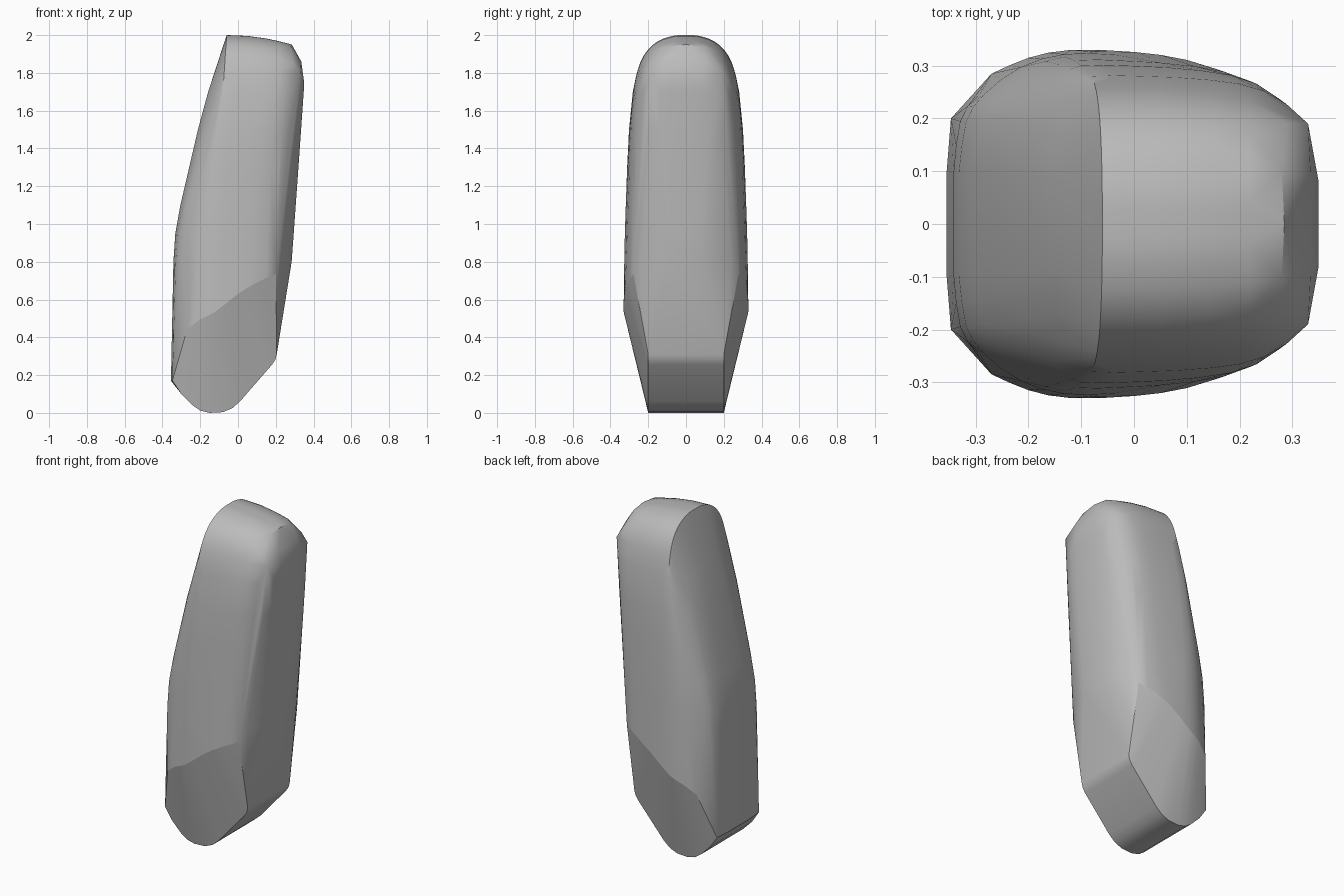
import bpy, bmesh, math
from mathutils import Vector

cube = bpy.data.objects.get("Cube")
if cube:
    bpy.data.objects.remove(cube)

grey = bpy.data.materials.new("plain_grey")
grey.use_nodes = True
colour = (0.5, 0.5, 0.5, 1)
grey.diffuse_color = colour
grey.node_tree.nodes["Principled BSDF"].inputs["Base Color"].default_value = colour


def mix(a, b, t):
    return tuple(p + (q - p) * t for p, q in zip(a, b))


def smooth_path(points, steps=4):
    """Catmull-Rom resampling of a short open path."""
    pts = [Vector(p) for p in points]
    ext = [2 * pts[0] - pts[1]] + pts + [2 * pts[-1] - pts[-2]]
    out = []
    for a, b, c, d in zip(ext, ext[1:], ext[2:], ext[3:]):
        for i in range(steps):
            t = i / steps
            out.append(0.5 * (2 * b + (c - a) * t + (2 * a - 5 * b + 4 * c - d) * t * t
                              + (3 * b - a - 3 * c + d) * t ** 3))
    return out + [pts[-1]]


half = []

# Main shaft: half cross-sections (share of depth, share of half width)
low = [(0, .3), (.02, .6), (.08, .76), (.2, .92), (.35, 1), (.5, .995),
       (.7, .95), (.86, .84), (.95, .6), (1, .28)]
high = [(0, .3), (.03, .6), (.07, .8), (.12, .94), (.165, 1), (.35, 1),
        (.6, .975), (.8, .9), (.95, .68), (1, .28)]
# z, back-slope x, opposite x, half width
rings = [(.8, -.342, .284, .325), (.95, -.332, .295, .322), (1.1, -.305, .305, .317),
         (1.3, -.256, .32, .31), (1.5, -.212, .334, .3), (1.7, -.158, .348, .28)]
for z, x0, x1, w in rings:
    t = (z - rings[0][0]) / (rings[-1][0] - rings[0][0])
    section = [mix(a, b, t) for a, b in zip(low, high)]
    for u, v in smooth_path(section, 2):
        half.append((x0 + (x1 - x0) * u, w * v, z))
    half.append((x0, 0, z))

# Rounded crown: an arch swept from the sloping face to the far edge
arch = smooth_path([(.28, 1.7), (.265, 1.78), (.24, 1.86), (.2, 1.925),
                    (.15, 1.967), (.1, 1.988), (.05, 1.999), (0, 2)], 2)
for x, wide, tall in [(-.06, 1, 1), (.05, .995, .985), (.15, .96, .94), (.22, .92, .89)]:
    for y, z in arch:
        lean = -.02 * (2 - z) / .3 if x < 0 else 0
        half.append((x + lean, y * wide, 1.7 + (z - 1.7) * tall))
# Faceted far corner of the crown
half += [(.28, .1, 1.94), (.285, 0, 1.95), (.29, .19, 1.85), (.33, .19, 1.8),
         (.335, .09, 1.86), (.35, .08, 1.75)]

# Foot: narrow rounded profile, and the line where its tapered flanks start
foot = [(-.347, .17), (-.3, .1), (-.24, .04), (-.2, .012), (-.15, 0), (-.08, .004),
        (-.03, .025), (.01, .06), (.18, .255), (.197, .28), (.205, .31)]
half += [(x, .2, z) for x, z in foot]
half += [(-.355, .1, .17)]
shoulder = [(-.27, .285, .44), (-.2, .315, .495), (-.12, .33, .535),
            (0, .326, .63), (.1, .311, .69), (.2, .278, .735)]
half += smooth_path(shoulder, 2)

# Wrap both mirrored halves in one skin
bm = bmesh.new()
for x, y, z in half:
    for side in ((1, -1) if abs(y) > 1e-5 else (1,)):
        bm.verts.new((x, y * side, z))
bmesh.ops.remove_doubles(bm, verts=bm.verts, dist=.001)
hull = bmesh.ops.convex_hull(bm, input=bm.verts)
spare = {g for k in ("geom_interior", "geom_unused") for g in hull[k]
         if isinstance(g, bmesh.types.BMVert)}
bmesh.ops.delete(bm, geom=list(spare), context='VERTS')
bmesh.ops.recalc_face_normals(bm, faces=bm.faces)

# Crisp edges around the tapered flanks and the sloping face
def flank(f):
    n = f.normal
    return abs(n.y) > .75 and n.z < -.1 and f.calc_center_median().z < .75

for f in bm.faces:
    f.smooth = True
for e in bm.edges:
    if len(e.link_faces) == 2:
        a, b = e.link_faces
        e.smooth = flank(a) == flank(b) and e.calc_face_angle(0) < math.radians(32)

mesh = bpy.data.meshes.new("rounded_body")
bm.to_mesh(mesh)
bm.free()
mesh.materials.append(grey)
body = bpy.data.objects.new("rounded_body", mesh)
bpy.context.collection.objects.link(body)
